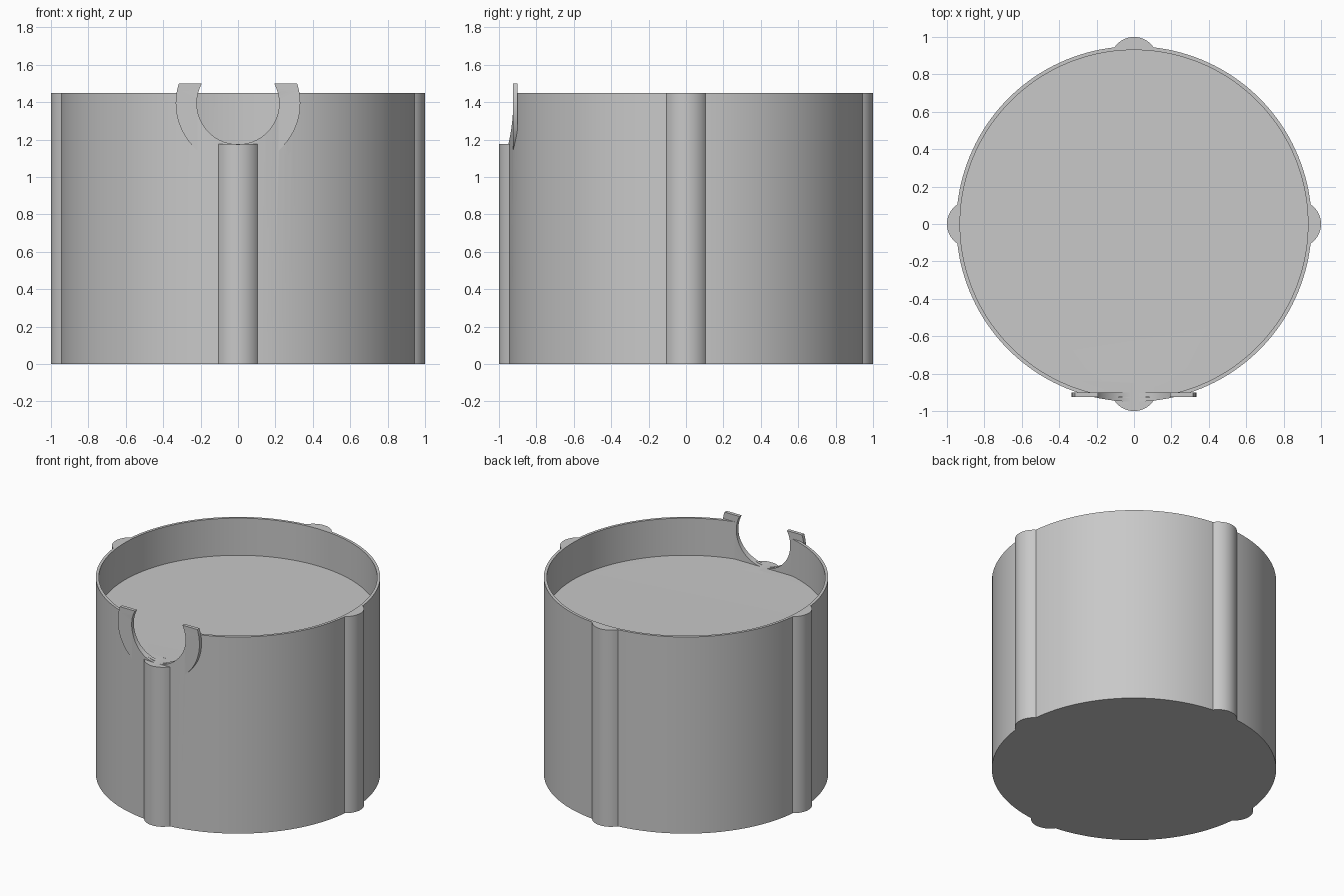
import bpy
import math

if "Cube" in bpy.data.objects:
    bpy.data.objects.remove(bpy.data.objects["Cube"], do_unlink=True)

WALL_R, CAVITY_R, HEIGHT = 0.95, 0.93, 1.45
FLOOR_Z = 1.176
RIB_R = 0.126
CLIP_Z = 1.395          # centre height of the clip ring

grey = bpy.data.materials.new("plain grey")
grey.use_nodes = True
colour = (0.58, 0.58, 0.58, 1)
grey.diffuse_color = colour
grey.node_tree.nodes["Principled BSDF"].inputs["Base Color"].default_value = colour


def upright(name, radius, z0, z1, x=0, y=0, sides=128):
    bpy.ops.mesh.primitive_cylinder_add(vertices=sides, radius=radius, depth=z1 - z0,
                                        location=(x, y, (z0 + z1) / 2))
    ob = bpy.context.object
    ob.name = name
    return ob


def disc(name, radius, y0, y1):
    bpy.ops.mesh.primitive_cylinder_add(vertices=96, radius=radius, depth=y1 - y0,
                                        location=(0, (y0 + y1) / 2, CLIP_Z),
                                        rotation=(math.pi / 2, 0, 0))
    ob = bpy.context.object
    ob.name = name
    return ob


def combine(target, tool, operation):
    mod = target.modifiers.new(operation.lower(), "BOOLEAN")
    mod.operation, mod.object, mod.solver = operation, tool, "EXACT"
    bpy.context.view_layer.objects.active = target
    bpy.ops.object.modifier_apply(modifier=mod.name)
    bpy.data.objects.remove(tool, do_unlink=True)


# Round body with four ribs; the front rib stops at the floor
body = upright("round_container", WALL_R, 0, HEIGHT, sides=160)
for i in range(4):
    angle = i * math.pi / 2 - math.pi / 2
    reach = 1 - RIB_R
    top = FLOOR_Z if i == 0 else HEIGHT
    rib = upright("rib", RIB_R, 0, top, reach * math.cos(angle), reach * math.sin(angle), 64)
    combine(body, rib, "UNION")

# Shallow tray at the top
combine(body, upright("tray_cutter", CAVITY_R, FLOOR_Z, HEIGHT + 0.2, sides=160), "DIFFERENCE")

# Open clip ring on the front wall, trimmed flat at the top
ring = disc("clip_ring", 0.333, -0.925, -0.9)
bpy.ops.mesh.primitive_cube_add(size=1, location=(0, -0.9, 2.0))
combine(ring, bpy.context.object, "DIFFERENCE")
combine(body, ring, "UNION")

# Round opening through the ring and wall
combine(body, disc("opening_cutter", 0.22, -1.1, -0.85), "DIFFERENCE")

body.data.materials.clear()
body.data.materials.append(grey)
for face in body.data.polygons:
    face.material_index = 0
bpy.ops.object.select_all(action="DESELECT")
body.select_set(True)
bpy.context.view_layer.objects.active = body
bpy.ops.object.shade_smooth_by_angle(angle=math.radians(25))
